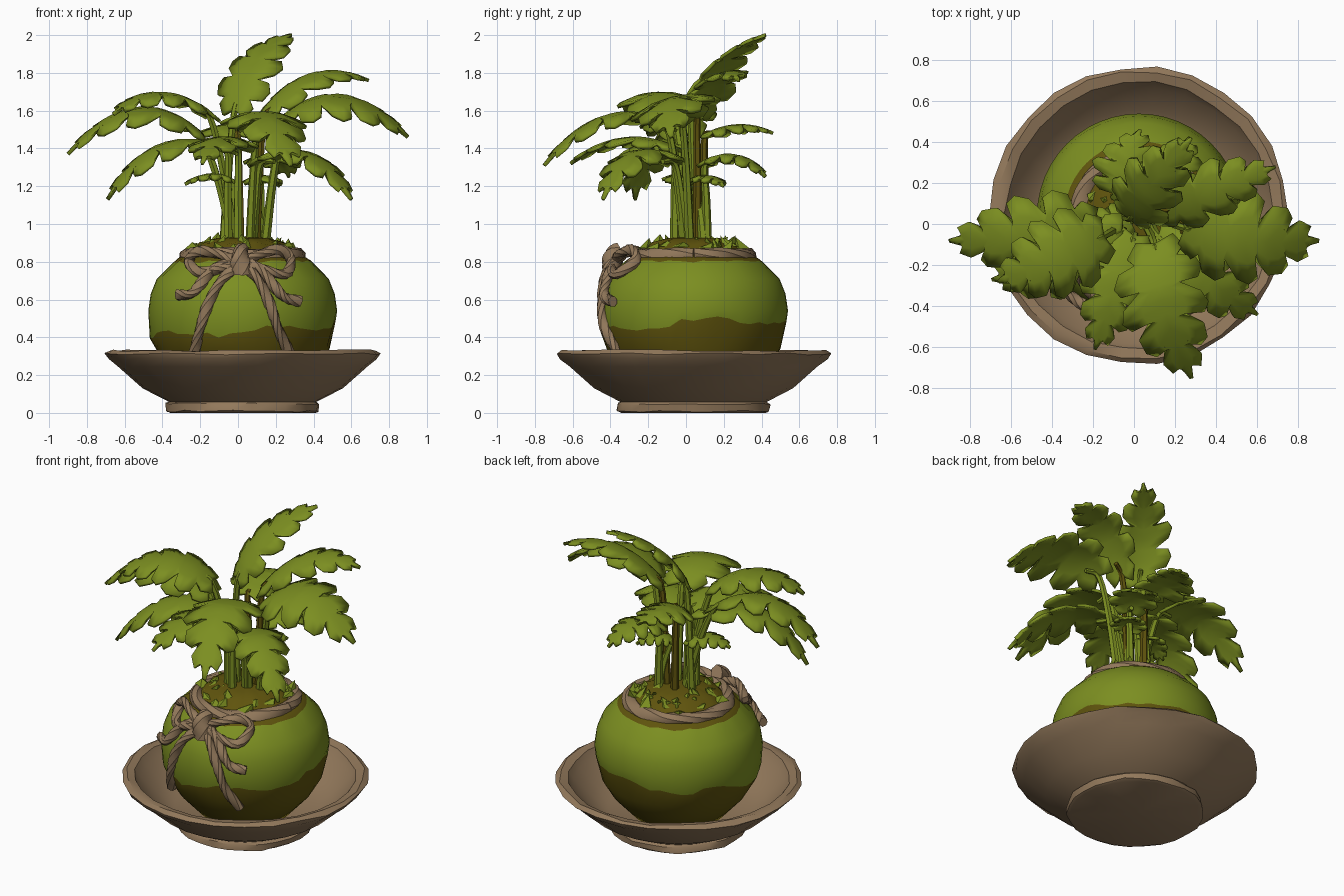
import bpy, bmesh, math, random
from mathutils import Vector as V

if "Cube" in bpy.data.objects:
    bpy.data.objects.remove(bpy.data.objects["Cube"])

random.seed(4)
CX, CY = 0.025, 0.04          # axis of bowl and root ball


def material(name, rgb):
    m = bpy.data.materials.new(name)
    m.diffuse_color = (*rgb, 1)
    m.use_nodes = True
    m.node_tree.nodes["Principled BSDF"].inputs["Base Color"].default_value = m.diffuse_color
    return m


GREEN = material("leaf green", (0.2, 0.272, 0.015))
OLIVE = material("dark olive soil", (0.115, 0.088, 0.004))
BROWN = material("clay brown", (0.29, 0.19, 0.105))


def finish(name, bm, mats, angle=35):
    bmesh.ops.recalc_face_normals(bm, faces=bm.faces)
    me = bpy.data.meshes.new(name)
    bm.to_mesh(me)
    bm.free()
    for m in mats:
        me.materials.append(m)
    ob = bpy.data.objects.new(name, me)
    bpy.context.collection.objects.link(ob)
    bpy.ops.object.select_all(action='DESELECT')
    ob.select_set(True)
    bpy.context.view_layer.objects.active = ob
    bpy.ops.object.shade_smooth_by_angle(angle=math.radians(angle))
    return ob


def lathe(name, profile, n, mats, shift=None, mat_rule=None, angle=35):
    """Revolve (radius, z) points; shift(row, angle) returns (dr, dz)."""
    bm = bmesh.new()
    rows = []
    for k, (r, z) in enumerate(profile):
        if r == 0:
            rows.append([bm.verts.new((CX, CY, z))] * n)
            continue
        row = []
        for i in range(n):
            a = 2 * math.pi * i / n
            dr, dz = shift(k, a) if shift else (0, 0)
            row.append(bm.verts.new((CX + (r + dr) * math.cos(a), CY + (r + dr) * math.sin(a), z + dz)))
        rows.append(row)
    for k in range(len(rows) - 1):
        for i in range(n):
            j = (i + 1) % n
            q = [rows[k][i], rows[k][j], rows[k + 1][j], rows[k + 1][i]]
            f = bm.faces.new(list(dict.fromkeys(q)))
            if mat_rule:
                f.material_index = mat_rule(k)
    return finish(name, bm, mats, angle)


def smooth_path(pts, steps):
    """Catmull-Rom through the points."""
    p = [V(q) for q in pts]
    p = [2 * p[0] - p[1]] + p + [2 * p[-1] - p[-2]]
    out = []
    for i in range(1, len(p) - 2):
        a, b, c, d = p[i - 1:i + 3]
        for s in range(steps):
            t = s / steps
            out.append(0.5 * (2 * b + (c - a) * t + (2 * a - 5 * b + 4 * c - d) * t * t
                              + (3 * b - a - 3 * c + d) * t ** 3))
    return out + [p[-2]]


def tube(name, pts, r0, r1, mat, steps=5, n=6, twist=0, lobe=0):
    """Round stem, or twisted two-strand rope when lobe > 0."""
    path = smooth_path(pts, steps)
    bm = bmesh.new()
    rings, u = [], V((0.31, 0.2, 0.93))
    for i, p in enumerate(path):
        t = (path[min(i + 1, len(path) - 1)] - path[max(i - 1, 0)]).normalized()
        u = (u - t * u.dot(t)).normalized()
        w = t.cross(u)
        r = r0 + (r1 - r0) * i / (len(path) - 1)
        ring = []
        for k in range(n):
            a = 2 * math.pi * k / n
            rr = r * (1 + lobe * math.cos(2 * a))
            b = a + twist * i
            ring.append(bm.verts.new(p + rr * (math.cos(b) * u + math.sin(b) * w)))
        rings.append(ring)
    for a, b in zip(rings, rings[1:]):
        for k in range(n):
            bm.faces.new([a[k], a[(k + 1) % n], b[(k + 1) % n], b[k]])
    bm.faces.new(rings[0])
    bm.faces.new(rings[-1])
    return finish(name, bm, [mat], 40)


# Saucer with a foot ring and slightly chipped rim
lathe("saucer", [(0, 0), (0.385, 0), (0.405, 0.012), (0.405, 0.05), (0.39, 0.058), (0.53, 0.13), (0.66, 0.245),
                 (0.712, 0.29), (0.728, 0.315), (0.705, 0.332), (0.655, 0.322), (0.63, 0.275), (0.52, 0.17),
                 (0.42, 0.115), (0, 0.10)], 26, [BROWN],
      lambda k, a: (random.uniform(-.008, .008), random.uniform(-.008, .004)) if k in (2, 3, 7, 8, 9, 10) else (0, 0))


# Root ball: ragged soil band below, moss above, soil mound inside the rope
def ball_shift(k, a):
    if k == 4:
        return 0, 0.03 * math.cos(a) + 0.02 * math.sin(a) + 0.015 * math.sin(5 * a + 1) + random.uniform(-.015, .015)
    if k in (8, 11):
        return 0, random.uniform(-.008, .008)
    return 0, 0


lathe("moss_ball", [(0, 0.09), (0.28, 0.11), (0.40, 0.24), (0.46, 0.34), (0.492, 0.45), (0.50, 0.54), (0.487, 0.63),
                    (0.455, 0.71), (0.365, 0.80), (0.34, 0.82), (0.27, 0.85), (0.23, 0.895), (0.14, 0.925),
                    (0, 0.935)], 48, [GREEN, OLIVE], ball_shift, lambda k: 0 if 4 <= k < 8 else 1, 50)

# Moss tufts around the mound
bm = bmesh.new()
for i in range(40):
    a, r = random.uniform(0, 6.28), random.uniform(0.13, 0.27)
    s, h = random.uniform(0.03, 0.055), random.uniform(0.01, 0.05)
    c = V((CX + r * math.cos(a), CY + r * math.sin(a), 0.925 - 0.25 * max(0, r - 0.1)))
    tip = bm.verts.new(c + V((random.uniform(-.04, .04), random.uniform(-.04, .04), h)))
    base = [bm.verts.new(c + V((s * math.cos(b + a), s * math.sin(b + a), -0.015))) for b in (0, 1.6, 3.1, 4.7)]
    bm.faces.new(base)
    for k in range(4):
        bm.faces.new([base[k], base[(k + 1) % 4], tip])
finish("moss_tufts", bm, [GREEN], 10)

# Rope collar
ring = [(CX + 0.293 * math.cos(i * math.pi / 12), CY + 0.293 * math.sin(i * math.pi / 12),
         0.83 + random.uniform(-.006, .006)) for i in range(25)]
tube("rope_collar", ring, 0.044, 0.044, BROWN, 2, 8, 0.2, 0.08)


# Bow: strands given in front view, laid on the ball's front surface
def on_ball(x, z, off):
    prof = [(0.33, 0.46), (0.45, 0.492), (0.54, 0.5), (0.63, 0.487), (0.71, 0.455), (0.80, 0.365), (0.9, 0.32)]
    r = prof[0][1]
    for (z0, r0), (z1, r1) in zip(prof, prof[1:]):
        if z0 <= z <= z1:
            r = r0 + (r1 - r0) * (z - z0) / (z1 - z0)
    return (x, CY - math.sqrt(max(0.01, r * r - (x - CX) ** 2)) - off, z)


bow = {
    "bow_loop_left": [(0.0, .80, .05), (-.10, .84, .055), (-.21, .855, .06), (-.26, .80, .05), (-.20, .745, .04),
                      (-.09, .765, .04), (0.0, .79, .05)],
    "bow_loop_right": [(0.03, .80, .05), (.12, .84, .055), (.22, .865, .06), (.28, .81, .05), (.25, .735, .04),
                       (.13, .76, .04), (.03, .79, .05)],
    "bow_end_left": [(0.0, .81, .04), (-.12, .77, .04), (-.20, .68, .03), (-.25, .63, .03), (-.32, .625, .04)],
    "bow_end_right": [(0.03, .81, .04), (.13, .75, .04), (.20, .66, .03), (.25, .61, .03), (.33, .59, .04)],
    "bow_tail_left": [(0.0, .78, .04), (-.09, .70, .02), (-.16, .57, .012), (-.20, .45, .012), (-.23, .32, .015)],
    "bow_tail_right": [(0.03, .78, .04), (.11, .70, .02), (.17, .57, .012), (.21, .45, .012), (.27, .32, .015)],
}
for name, pts in bow.items():
    tube(name, [on_ball(*p) for p in pts], 0.028, 0.028, BROWN, 4, 8, 0.4, 0.12)
tube("bow_knot", [(0.015, -.34, .86), (0.015, -.385, .83), (0.015, -.40, .79), (0.015, -.395, .735)],
     0.045, 0.055, BROWN, 3, 8, 0.3, 0.15)

# Half outline of a lobed leaf: (along, across)
OUTLINE = [(0, .04), (-.05, .42), (.05, .64), (.12, .48), (.14, .86), (.25, 1.0), (.33, .88), (.33, .46), (.44, .88),
           (.55, .98), (.61, .82), (.56, .40), (.68, .74), (.78, .70), (.81, .50), (.75, .26), (.87, .44), (.94, .32),
           (.91, .14), (1.0, .04)]


def leaf(name, base, mid, tip, half, roll=0.0):
    base, mid, tip = V(base), V(mid), V(tip)
    ctrl = 2 * mid - (base + tip) / 2
    flat = tip - base
    side = V((flat.y, -flat.x, 0)).normalized()
    side = (side + V((0, 0, roll))).normalized()

    def place(t, w):
        p = base * (1 - t) ** 2 + ctrl * 2 * t * (1 - t) + tip * t * t
        tan = ((ctrl - base) * (1 - t) + (tip - ctrl) * t).normalized()
        n = side.cross(tan).normalized()
        return p + side * w * half - n * (0.28 * half * w * w - 0.04 * half * abs(w))

    bm = bmesh.new()
    n = len(OUTLINE) - 1
    rows = [bm.verts.new(place(i / n, 0)) for i in range(n + 1)]
    for s in (-1, 1):
        inner = [bm.verts.new(place((i / n + t) / 2, s * w / 2)) for i, (t, w) in enumerate(OUTLINE)]
        outer = [bm.verts.new(place(t, s * w)) for t, w in OUTLINE]
        for a, b in ((rows, inner), (inner, outer)):
            for i in range(n):
                bm.faces.new([a[i], a[i + 1], b[i + 1], b[i]])
    ob = finish(name, bm, [GREEN], 40)
    m = ob.modifiers.new("thickness", 'SOLIDIFY')
    m.thickness, m.offset = 0.018, 0


# Leaves: base, middle, tip, half width, sideways roll
LEAVES = [
    ((-.20, -.01, 1.48), (-.54, -.06, 1.60), (-.90, -.08, 1.37), .20, .2),
    ((-.06, -.04, 1.40), (-.40, -.20, 1.41), (-.69, -.27, 1.13), .18, .1),
    ((.10, -.10, 1.52), (.15, -.42, 1.57), (.28, -.75, 1.31), .22, 0),
    ((.25, -.02, 1.57), (.56, -.08, 1.66), (.90, -.08, 1.46), .235, -.25),
    ((.14, .06, 1.57), (.40, .17, 1.78), (.69, .28, 1.76), .15, -.2),
    ((-.02, .03, 1.60), (.08, .18, 1.85), (.28, .42, 2.00), .17, -.1),
    ((.12, -.06, 1.33), (.36, -.27, 1.37), (.60, -.44, 1.13), .17, 0),
    ((.0, -.06, 1.40), (-.10, -.33, 1.45), (-.19, -.61, 1.32), .17, 0),
    ((.0, .10, 1.47), (-.04, .28, 1.52), (.03, .46, 1.48), .17, 0),
    ((.12, .10, 1.32), (.20, .26, 1.36), (.27, .42, 1.25), .15, 0),
    ((-.02, .01, 1.22), (-.14, -.02, 1.26), (-.28, -.06, 1.21), .11, 0),
    ((.07, .05, 1.22), (.14, .11, 1.25), (.22, .20, 1.20), .11, 0),
    ((-.15, -.06, 1.58), (-.40, -.17, 1.69), (-.66, -.28, 1.58), .21, .1),
]
# Stems rise from the mound; a few are woody
for i, (base, mid, tip, half, roll) in enumerate(LEAVES):
    leaf("leaf_%d" % (i + 1), base, mid, tip, half, roll)
    a = math.atan2(base[1] - 0.03, base[0] - 0.03)
    r = 0.06 + 0.05 * (i % 2)
    foot = V((0.035 + r * math.cos(a), 0.045 + r * math.sin(a), 0.88))
    b = V(base)
    m = foot.lerp(b, 0.55) + V(((foot.x - b.x) * 0.12, (foot.y - b.y) * 0.12, 0))
    inside = b.lerp(V(mid), 0.3) - V((0, 0, 0.012))
    tube("stem_%d" % (i + 1), [foot, m, b - V((0, 0, 0.01)), inside], 0.026, 0.014,
         OLIVE if i in (4, 8) else GREEN, 4, 6)
